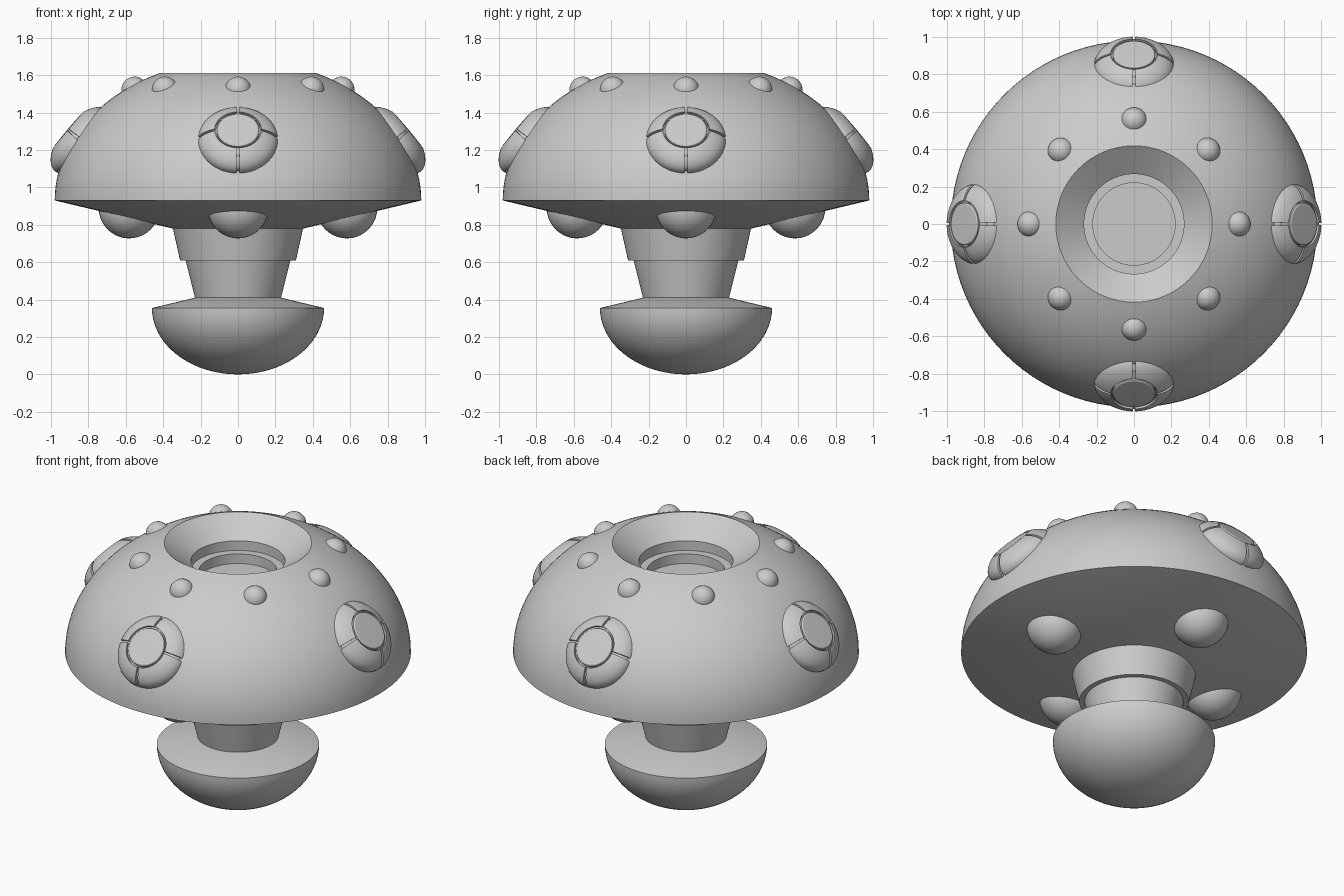
import bpy, bmesh, math
from mathutils import Matrix, Vector

cube = bpy.data.objects.get("Cube")
if cube:
    bpy.data.objects.remove(cube, do_unlink=True)

grey = bpy.data.materials.new("plain grey")
grey.use_nodes = True
grey.diffuse_color = (0.6, 0.6, 0.6, 1)
grey.node_tree.nodes["Principled BSDF"].inputs["Base Color"].default_value = (0.6, 0.6, 0.6, 1)


def finish(bm, name, matrix=Matrix()):
    bmesh.ops.remove_doubles(bm, verts=bm.verts, dist=1e-5)
    bmesh.ops.recalc_face_normals(bm, faces=bm.faces)
    mesh = bpy.data.meshes.new(name)
    bm.to_mesh(mesh)
    bm.free()
    mesh.materials.append(grey)
    obj = bpy.data.objects.new(name, mesh)
    bpy.context.collection.objects.link(obj)
    obj.matrix_world = matrix
    bpy.ops.object.select_all(action="DESELECT")
    obj.select_set(True)
    bpy.context.view_layer.objects.active = obj
    bpy.ops.object.shade_smooth_by_angle(angle=math.radians(25))
    return obj


def lathe(name, profile, steps=96, matrix=Matrix()):
    """Full turn of an open (radius, height) profile around z."""
    bm = bmesh.new()
    verts = [bm.verts.new((r, 0, z)) for r, z in profile]
    edges = [bm.edges.new(pair) for pair in zip(verts, verts[1:])]
    bmesh.ops.spin(bm, geom=verts + edges, cent=(0, 0, 0), axis=(0, 0, 1),
                   angle=math.tau, steps=steps)
    return finish(bm, name, matrix)


def wedge(name, profile, start, sweep, matrix):
    """Part turn of a closed profile, with capped ends."""
    bm = bmesh.new()
    verts = [bm.verts.new((r * math.cos(start), r * math.sin(start), z)) for r, z in profile]
    face = bm.faces.new(verts)
    cap = bmesh.ops.duplicate(bm, geom=[face])["geom"]
    bmesh.ops.spin(bm, geom=[face] + list(face.edges) + verts, cent=(0, 0, 0),
                   axis=(0, 0, 1), angle=sweep, steps=20)
    return finish(bm, name, matrix)


def arc(rx, rz, z0, a, b, n):
    """Points on an ellipse between two angles in degrees."""
    angles = [math.radians(a + (b - a) * i / n) for i in range(n + 1)]
    return [(rx * math.cos(t), z0 + rz * math.sin(t)) for t in angles]


def ball(name, radius, location):
    bm = bmesh.new()
    bmesh.ops.create_uvsphere(bm, u_segments=32, v_segments=20, radius=radius)
    return finish(bm, name, Matrix.Translation(location))


# Rounded foot and stepped stem
lathe("foot", arc(0.46, 0.355, 0.355, -90, 0, 20) + [(0.23, 0.41), (0, 0.41)])
lathe("lower_stem", [(0, 0.40), (0.228, 0.40), (0.28, 0.61), (0, 0.61)])
lathe("upper_stem", [(0, 0.61), (0.31, 0.61), (0.35, 0.79), (0, 0.79)])

# Cap with a funnel and a stepped well in the top
rim_angle = math.degrees(math.acos(0.418 / 0.98))
lathe("cap", [(0, 0.78), (0.35, 0.78)] + arc(0.98, 0.753, 0.93, 0, rim_angle, 24)
      + [(0.267, 1.50), (0.267, 1.44), (0.22, 1.44), (0.22, 1.38), (0, 1.38)])

# Side pods: core, four segments split by grooves, and a round button
R, T, INNER = 0.215, 0.11, 0.125
inner_angle = math.degrees(math.acos(INNER / R))
shell = [(INNER, 0)] + arc(R, T, 0, -40, inner_angle, 16)
core = arc(R - 0.012, T - 0.014, 0, -90, inner_angle, 16) + [(INNER, 0.07), (0, 0.07)]
button = [(0, 0.05), (0.113, 0.05), (0.113, 0.086), (0.106, 0.091), (0, 0.093)]
gap = math.radians(2.4)
for i, side in enumerate(("left", "back", "right", "front")):
    place = (Matrix.Rotation(i * math.pi / 2, 4, "Z")
             @ Matrix.Translation((0.84, 0, 1.25))
             @ Matrix.Rotation(math.radians(50), 4, "Y"))
    lathe(side + "_pod_core", core, 64, place)
    lathe(side + "_pod_button", button, 64, place)
    for q in range(4):
        wedge(f"{side}_pod_segment_{q + 1}", shell, q * math.pi / 2 + gap,
              math.pi / 2 - 2 * gap, place)
    # Large bulb under the cap
    ball(side + "_under_bulb", 0.163, Matrix.Rotation(i * math.pi / 2, 3, "Z") @ Vector((0.582, 0, 0.89)))

# Ring of small studs around the funnel
for i in range(8):
    ball(f"stud_{i + 1}", 0.07, Matrix.Rotation(i * math.pi / 4, 3, "Z") @ Vector((0.553, 0, 1.522)))
